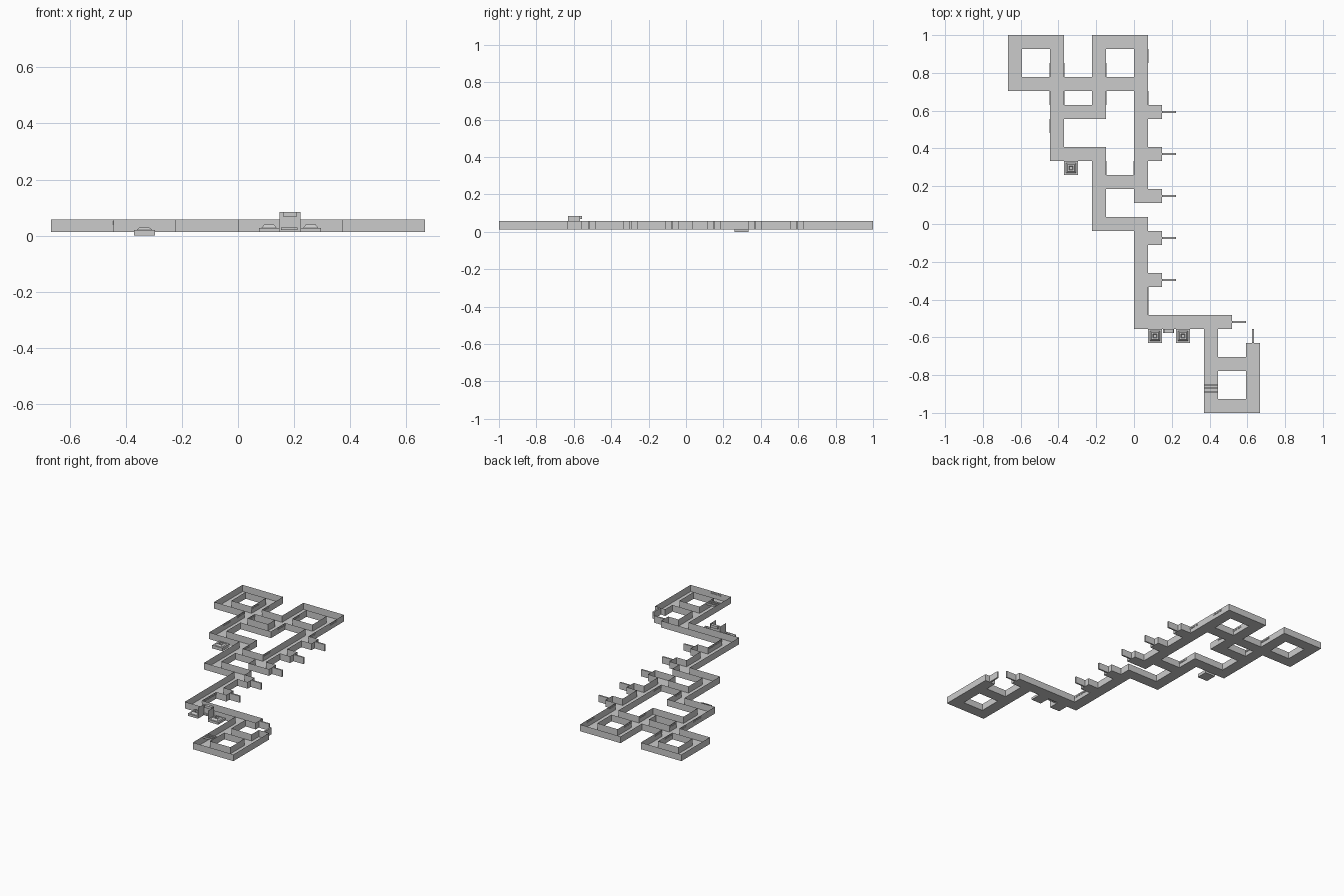
import bpy, bmesh

cube = bpy.data.objects.get("Cube")
if cube:
    bpy.data.objects.remove(cube, do_unlink=True)

CELL = 2 / 27
FLOOR, TOP = 0.013, 0.057

stone = bpy.data.materials.new("grey_stone")
stone.use_nodes = True
stone.diffuse_color = (0.6, 0.6, 0.6, 1)
bsdf = stone.node_tree.nodes["Principled BSDF"]
bsdf.inputs["Base Color"].default_value = (0.6, 0.6, 0.6, 1)
bsdf.inputs["Roughness"].default_value = 0.9


def gx(i):
    return (i - 9) * CELL


def gy(j):
    return (j - 13.5) * CELL


def finish(name, bm):
    mesh = bpy.data.meshes.new(name)
    bm.to_mesh(mesh)
    bm.free()
    mesh.materials.append(stone)
    obj = bpy.data.objects.new(name, mesh)
    bpy.context.collection.objects.link(obj)
    return obj


def quad(bm, points):
    bm.faces.new([bm.verts.new(p) for p in points])


def wall(bm, a, b, z0=FLOOR, z1=TOP):
    quad(bm, [(*a, z0), (*b, z0), (*b, z1), (*a, z1)])


def box(name, x0, x1, y0, y1, z0, z1):
    bm = bmesh.new()
    bmesh.ops.create_cube(bm, size=1)
    for v in bm.verts:
        v.co = (x1 if v.co.x > 0 else x0, y1 if v.co.y > 0 else y0,
                z1 if v.co.z > 0 else z0)
    return finish(name, bm)


# Corridor plan: straight runs of grid cells (first column, last column, first row, last row)
runs = [
    (0, 3, 26, 26), (0, 0, 23, 26), (0, 9, 23, 23), (3, 3, 18, 26),
    (6, 9, 26, 26), (6, 6, 21, 26), (9, 9, 15, 26), (3, 6, 21, 21),
    (3, 6, 18, 18), (6, 6, 13, 18), (6, 9, 16, 16), (6, 9, 13, 13),
    (9, 9, 6, 13), (9, 15, 6, 6), (14, 14, 0, 6), (14, 17, 0, 0),
    (14, 17, 3, 3), (17, 17, 0, 4),
]
stub_rows = (21, 18, 15, 12, 9)
runs += [(9, 10, r, r) for r in stub_rows]
cells = {(i, j) for a, b, c, d in runs
         for i in range(a, b + 1) for j in range(c, d + 1)}

# Floors, and walls wherever a cell has no neighbour
floors, walls = bmesh.new(), bmesh.new()
for i, j in sorted(cells):
    x0, x1, y0, y1 = gx(i), gx(i + 1), gy(j), gy(j + 1)
    quad(floors, [(x0, y0, FLOOR), (x1, y0, FLOOR), (x1, y1, FLOOR), (x0, y1, FLOOR)])
    sides = {(-1, 0): ((x0, y1), (x0, y0)), (1, 0): ((x1, y0), (x1, y1)),
             (0, -1): ((x0, y0), (x1, y0)), (0, 1): ((x1, y1), (x0, y1))}
    for (di, dj), (a, b) in sides.items():
        if (i + di, j + dj) not in cells:
            wall(walls, a, b)
for bm in (floors, walls):
    bmesh.ops.remove_doubles(bm, verts=bm.verts, dist=0.0001)
finish("corridor_floor", floors)
finish("corridor_walls", walls)

# Thin fins beyond the closed corridor ends
for col, row in [(11, r) for r in stub_rows] + [(16, 6)]:
    y = gy(row + 0.5)
    box("end_fin", gx(col), gx(col + 1), y - 0.005, y + 0.005, FLOOR, TOP)
x = gx(17.5)
box("end_fin", x - 0.005, x + 0.005, gy(5), gy(6), FLOOR, TOP)

# Raised wall slats: column boundary and row
for col, row in [(3, 24), (4, 24), (3, 22), (4, 22), (3, 20), (7, 24), (7, 22),
                 (10, 25), (10, 22), (7, 17), (9, 17), (10, 8), (10, 7)]:
    for z in (0.039, 0.046):
        box("wall_slat", gx(col) - 0.002, gx(col) + 0.002, gy(row), gy(row + 1), z, z + 0.004)
for z in (0.039, 0.046):
    box("front_slat", gx(15), gx(16), gy(0), gy(0) + 0.003, z, z + 0.004)

# Gate across the lower left corridor
for y in (-0.89, -0.87, -0.85):
    box("gate_bar", gx(14), gx(15), y - 0.004, y + 0.004, 0.045, TOP)


# Square basins with a sloping rim and a sunken middle
def basin(name, col, row, z0, z1, z2):
    cx, cy = gx(col + 0.5), gy(row + 0.5)
    levels = [(0.5, z0), (0.5, z1), (0.36, z1), (0.24, z2), (0.14, z2), (0.12, z1)]
    bm = bmesh.new()
    rings = []
    for half, z in levels:
        h = half * CELL
        rings.append([bm.verts.new((cx + sx * h, cy + sy * h, z))
                      for sx, sy in ((-1, -1), (1, -1), (1, 1), (-1, 1))])
    for low, high in zip(rings, rings[1:]):
        for k in range(4):
            n = (k + 1) % 4
            bm.faces.new((low[k], low[n], high[n], high[k]))
    bm.faces.new(rings[0][::-1])
    bm.faces.new(rings[-1])
    finish(name, bm)


basin("front_basin_right", 10, 5, FLOOR, 0.028, 0.039)
basin("front_basin_left", 12, 5, FLOOR, 0.028, 0.039)
basin("sunken_basin", 4, 17, 0, 0.021, 0.029)

# Tall open alcove between the front basins
alcove = bmesh.new()
left, right, near, far = gx(11), gx(12), gy(5), -0.567
wall(alcove, (left, far), (left, near), z1=0.085)
wall(alcove, (right, near), (right, far), z1=0.085)
wall(alcove, (left, far), (right, far), z1=0.085)
finish("alcove_walls", alcove)
box("alcove_lintel", 0.16, 0.21, -0.576, -0.556, 0.068, 0.085)
box("alcove_step", 0.154, 0.212, -0.578, -0.556, 0.02, 0.029)
